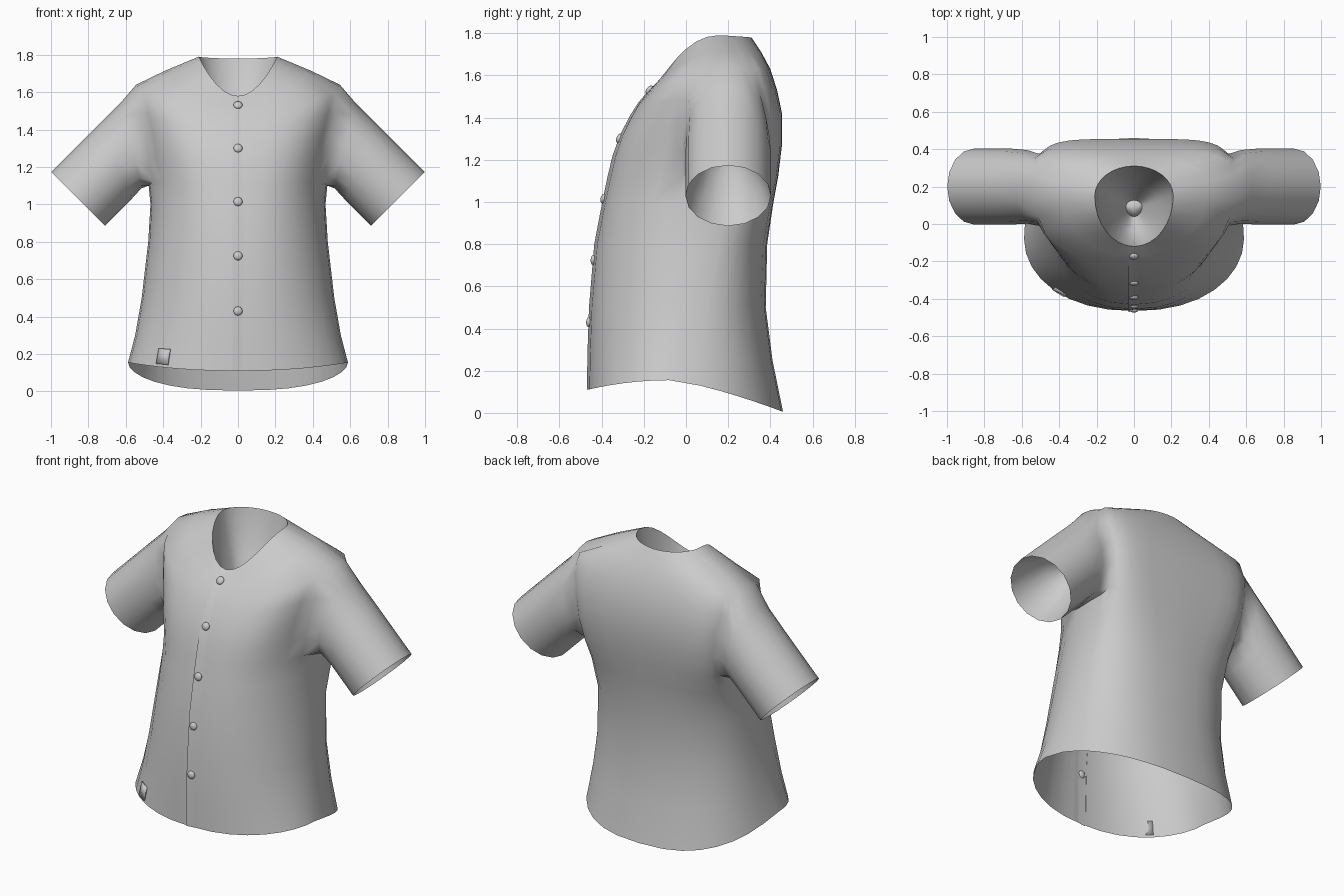
import bpy, bmesh
from math import sin, cos, pi
from mathutils import Vector

cube = bpy.data.objects.get("Cube")
if cube:
    bpy.data.objects.remove(cube, do_unlink=True)

cloth = bpy.data.materials.new("grey cloth")
cloth.use_nodes = True
GREY = (0.6, 0.6, 0.6, 1)
cloth.diffuse_color = GREY
cloth.node_tree.nodes["Principled BSDF"].inputs["Base Color"].default_value = GREY

# Body rings from hem to neck:
# half width, y front / side / back, z front / side / back, squareness
RINGS = [
    (.588, -.465, -.08, .46, .11, .155, .005, .8),
    (.55, -.462, -.04, .41, .29, .30, .25, .8),
    (.515, -.455, 0, .378, .5, .5, .5, .8),
    (.48, -.43, .06, .385, .8, .8, .8, .75),
    (.468, -.392, .13, .415, 1, 1, 1, .6),
    (.475, -.367, .19, .437, 1.12, 1.12, 1.12, .5),
    (.495, -.343, .2, .455, 1.22, 1.25, 1.27, .42),
    (.515, -.307, .2, .455, 1.32, 1.39, 1.42, .42),
    (.55, -.26, .2, .432, 1.41, 1.52, 1.53, .5),
    (.56, -.222, .2, .4, 1.47, 1.645, 1.63, .65),
    (.39, -.172, .18, .357, 1.53, 1.715, 1.71, .85),
    (.21, -.12, .15, .31, 1.58, 1.79, 1.78, 1),
]
COLS = 8                # columns per quarter turn
PIT, TOP, HOLE = 5, 9, 2  # armhole: lowest ring, highest ring, half width in columns


def ring_point(ring, a):
    """Point on a body ring; a runs from -pi/2 (front) to pi/2 (back)."""
    w, yf, ys, yb, zf, zs, zb, e = ring
    s, c = sin(a), max(cos(a), 0)
    if abs(a) > pi / 2 - .001:
        c = 0
    if s < 0:
        return Vector((w * c ** ((1 + e) / 2), ys + (ys - yf) * s, zs + (zf - zs) * s * s))
    return Vector((w * c ** e, ys + (yb - ys) * s ** e, zs + (zb - zs) * s ** (1.35 * e)))


def strip(bm, a, b, closed):
    """Faces between two equal rows of vertices."""
    n = len(a)
    for k in range(n if closed else n - 1):
        m = (k + 1) % n
        bm.faces.new((a[k], a[m], b[m], b[k]))


def bowl(bm, rim, centre, axis, closed):
    """Rounded lining that closes an opening from the inside."""
    for inward, deep in ((.1, .35), (.35, .75), (.65, .93)):
        new = [bm.verts.new(v.co.lerp(centre, inward) + axis * deep) for v in rim]
        strip(bm, rim, new, closed)
        rim = new
    tip = bm.verts.new(centre + axis)
    for k in range(len(rim) if closed else len(rim) - 1):
        bm.faces.new((rim[k], rim[(k + 1) % len(rim)], tip))


def finish(bm, name, angle=50):
    mesh = bpy.data.meshes.new(name)
    bm.to_mesh(mesh)
    bm.free()
    ob = bpy.data.objects.new(name, mesh)
    bpy.context.collection.objects.link(ob)
    mesh.materials.append(cloth)
    bpy.ops.object.select_all(action='DESELECT')
    ob.select_set(True)
    bpy.context.view_layer.objects.active = ob
    bpy.ops.object.shade_smooth_by_angle(angle=angle * pi / 180)
    return ob


# Shirt half: body with an armhole, then the sleeve
bm = bmesh.new()
grid = [{j: bm.verts.new(ring_point(r, j * pi / 2 / COLS)) for j in range(-COLS, COLS + 1)}
        for r in RINGS]
for i in range(len(RINGS) - 1):
    for j in range(-COLS, COLS):
        if PIT <= i < TOP and -HOLE <= j < HOLE:
            continue
        bm.faces.new((grid[i][j], grid[i][j + 1], grid[i + 1][j + 1], grid[i + 1][j]))

armhole = [grid[TOP][j] for j in range(0, HOLE + 1)]
armhole += [grid[i][HOLE] for i in range(TOP - 1, PIT, -1)]
armhole += [grid[PIT][j] for j in range(HOLE, -HOLE - 1, -1)]
armhole += [grid[i][-HOLE] for i in range(PIT + 1, TOP)]
armhole += [grid[TOP][j] for j in range(-HOLE, 0)]
n = len(armhole)
cuff = Vector((.855, .2, 1.03))
along, up, side = Vector((.707, 0, -.707)), Vector((.707, 0, .707)), Vector((0, 1, 0))
sleeve = [armhole]
for back_top, back_low in ((.53, .28), (.36, .2), (.18, .1), (0, 0)):
    new = []
    for k in range(n):
        a = 2 * pi * k / n
        back = back_low + (back_top - back_low) * (1 + cos(a)) / 2
        new.append(bm.verts.new(cuff - along * back + .203 * (cos(a) * up + sin(a) * side)))
    strip(bm, sleeve[-1], new, True)
    sleeve.append(new)

# Soften the armhole join, then line the neck and sleeve openings
bmesh.ops.smooth_vert(bm, verts=sleeve[0] + sleeve[1], factor=.5,
                      use_axis_x=True, use_axis_y=True, use_axis_z=True)
bowl(bm, sleeve[-1], cuff, along * -.25, True)
bowl(bm, list(grid[-1].values()), Vector((0, .08, 1.62)), Vector((0, 0, -.25)), False)
bmesh.ops.delete(bm, geom=[v for v in bm.verts if not v.link_faces], context='VERTS')
bmesh.ops.recalc_face_normals(bm, faces=bm.faces[:])
front_face = min(bm.faces, key=lambda f: f.calc_center_median().y)
if front_face.normal.y > 0:
    bmesh.ops.reverse_faces(bm, faces=bm.faces[:])
shirt = finish(bm, "shirt", 60)
mirror = shirt.modifiers.new("mirror", 'MIRROR')
mirror.use_clip = True

# Front placket: thin overlap with one raised edge
bm = bmesh.new()
rows = []
for r in RINGS:
    p = ring_point(r, -pi / 2)
    rows.append([bm.verts.new(p + Vector(o)) for o in
                 ((-.03, .004, 0), (-.03, -.005, 0), (.06, .006, 0))])
for a, b in zip(rows, rows[1:]):
    strip(bm, a, b, False)
finish(bm, "front_placket", 40)


# Buttons down the front
def front_y(z):
    """Front surface y at a height, and its slope."""
    for a, b in zip(RINGS, RINGS[1:]):
        if a[4] <= z <= b[4]:
            slope = (b[1] - a[1]) / (b[4] - a[4])
            return a[1] + slope * (z - a[4]), slope


for i, z in enumerate((.43, .725, 1.015, 1.3, 1.53)):
    y, slope = front_y(z)
    normal = Vector((0, -1, slope)).normalized()
    bm = bmesh.new()
    bmesh.ops.create_uvsphere(bm, u_segments=14, v_segments=8, radius=.024)
    bmesh.ops.scale(bm, vec=(1, 1, .55), verts=bm.verts)
    turn = normal.to_track_quat('Z', 'Y').to_matrix()
    bmesh.ops.rotate(bm, matrix=turn, verts=bm.verts)
    bmesh.ops.translate(bm, vec=Vector((0, y, z)) + normal * .003, verts=bm.verts)
    finish(bm, "button_%d" % (i + 1))

# Small square patch on the right of the front hem
bm = bmesh.new()
corners = []
for a, t in ((-.77, .1), (-.92, .1), (-.92, .6), (-.77, .6)):
    p = ring_point(RINGS[0], a).lerp(ring_point(RINGS[1], a), t)
    p += Vector((cos(a), sin(a), 0)) * .007
    corners.append(bm.verts.new((-p.x, p.y, p.z)))
face = bm.faces.new(corners)
face.normal_update()
if face.normal.y > 0:
    face.normal_flip()
patch = finish(bm, "hem_patch")
plate = patch.modifiers.new("thickness", 'SOLIDIFY')
plate.thickness, plate.offset = .008, -1
